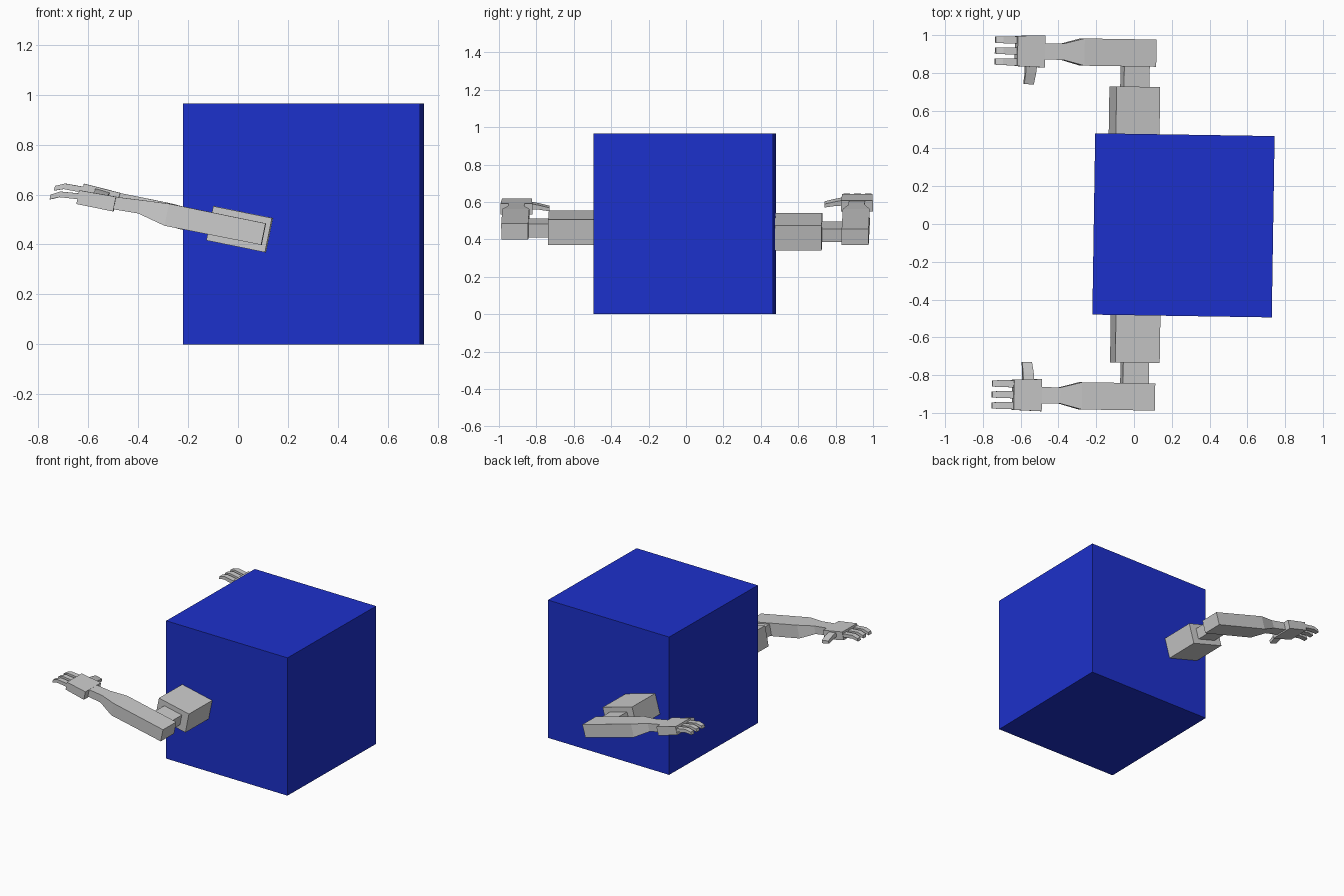
import bpy, bmesh
from math import radians
from mathutils import Matrix, Vector

if "Cube" in bpy.data.objects:
    bpy.data.objects.remove(bpy.data.objects["Cube"])

YAW = Matrix.Rotation(radians(-0.9), 4, 'Z')


def loft(name, rings, matrix):
    """Skin a chain of four-point sections into a closed flat-faced solid."""
    bm = bmesh.new()
    loops = [[bm.verts.new(matrix @ Vector(p)) for p in r] for r in rings]
    for a, b in zip(loops, loops[1:]):
        for i in range(4):
            j = (i + 1) % 4
            bm.faces.new((a[i], a[j], b[j], b[i]))
    bm.faces.new(loops[0])
    bm.faces.new(loops[-1])
    bmesh.ops.recalc_face_normals(bm, faces=bm.faces)
    mesh = bpy.data.meshes.new(name)
    bm.to_mesh(mesh)
    bm.free()
    ob = bpy.data.objects.new(name, mesh)
    bpy.context.collection.objects.link(ob)
    return ob


def along_arm(u, y, half, low, high):
    """Section across the forearm at distance u towards the hand."""
    return [(-u, y - half, low), (-u, y + half, low),
            (-u, y + half, high), (-u, y - half, high)]


def across(y, u0, u1, low, high):
    """Section at a sideways position y."""
    return [(-u0, y, low), (-u1, y, low), (-u1, y, high), (-u0, y, high)]


# Body cube
body = loft("body", [along_arm(0.213, -0.003, 0.48, 0, 0.965),
                     along_arm(-0.737, -0.003, 0.48, 0, 0.965)], YAW)
blue = bpy.data.materials.new("blue")
blue.diffuse_color = (0.012, 0.03, 0.6, 1)
blue.use_nodes = True
blue.node_tree.nodes["Principled BSDF"].inputs["Base Color"].default_value = blue.diffuse_color
body.data.materials.append(blue)


def build_arm(label, s, pitch, x, z):
    m = (YAW @ Matrix.Translation((x, -0.004, z))
         @ Matrix.Rotation(radians(pitch), 4, 'Y'))
    c = s * 0.91
    # Shoulder and elbow joint
    loft(label + "_shoulder", [across(s * 0.44, -0.12, 0.12, -0.07, 0.07),
                               across(s * 0.731, -0.12, 0.12, -0.07, 0.07)], m)
    loft(label + "_elbow", [across(s * 0.72, -0.07, 0.07, -0.037, 0.037),
                            across(s * 0.86, -0.07, 0.07, -0.037, 0.037)], m)
    # Forearm narrowing to the wrist
    loft(label + "_forearm", [along_arm(-0.103, c, 0.072, -0.043, 0.045),
                              along_arm(0.292, c, 0.072, -0.045, 0.045),
                              along_arm(0.405, c, 0.043, -0.018, 0.037),
                              along_arm(0.52, c, 0.043, -0.022, 0.028)], m)
    # Hand
    loft(label + "_palm", [along_arm(0.505, c, 0.085, -0.03, 0.03),
                           along_arm(0.655, c, 0.080, -0.03, 0.026)], m)
    for i in (-1, 0, 1):
        y = c + i * 0.058
        loft(f"{label}_finger_{i + 2}", [along_arm(0.64, y, 0.019, -0.009, 0.015),
                                         along_arm(0.728, y, 0.018, -0.017, 0.006),
                                         along_arm(0.764, y, 0.016, -0.034, -0.014)], m)
    loft(label + "_thumb", [across(c - s * 0.07, 0.545, 0.605, -0.008, 0.022),
                            across(c - s * 0.12, 0.548, 0.605, -0.012, 0.012),
                            across(c - s * 0.175, 0.555, 0.608, -0.022, -0.003)], m)


build_arm("right_arm", -1, 11.5, 0.016, 0.461)
build_arm("left_arm", 1, 15.8, -0.007, 0.44)
